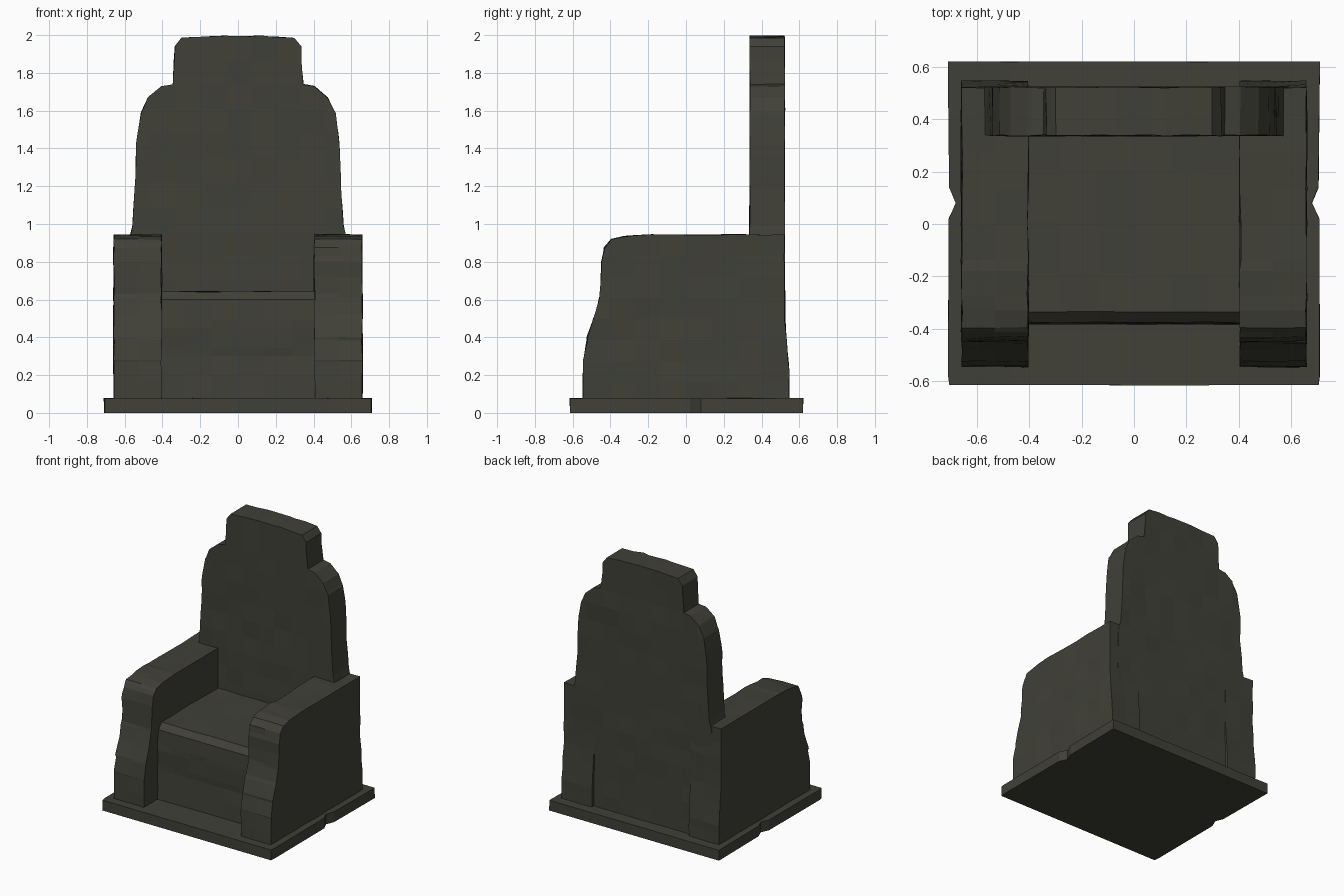
import bpy, bmesh, random
from mathutils import Vector

if "Cube" in bpy.data.objects:
    bpy.data.objects.remove(bpy.data.objects["Cube"])

random.seed(4)
stone = bpy.data.materials.new("dark olive stone")
stone.diffuse_color = (0.052, 0.052, 0.040, 1)
stone.use_nodes = True
stone.node_tree.nodes["Principled BSDF"].inputs["Base Color"].default_value = stone.diffuse_color


def carve(name, outline, axis, lo, hi, step, rough):
    """Extrude a 2D outline along an axis, slice it into facets and roughen it."""
    def place(p, d):
        return {"x": (d, p[0], p[1]), "y": (p[0], d, p[1]), "z": (p[0], p[1], d)}[axis]
    bm = bmesh.new()
    face = bm.faces.new([bm.verts.new(place(p, lo)) for p in outline])
    ext = bmesh.ops.extrude_face_region(bm, geom=[face], use_keep_orig=True)
    offset = Vector(place((0, 0), hi - lo))
    bmesh.ops.translate(bm, vec=offset, verts=[v for v in ext["geom"] if isinstance(v, bmesh.types.BMVert)])
    bmesh.ops.recalc_face_normals(bm, faces=bm.faces[:])
    # chiselled facets: slice on a regular grid
    for i in range(3):
        if not step[i]:
            continue
        a = min(v.co[i] for v in bm.verts)
        b = max(v.co[i] for v in bm.verts)
        n = max(1, round((b - a) / step[i]))
        no = Vector([float(k == i) for k in range(3)])
        for k in range(1, n):
            bmesh.ops.bisect_plane(bm, geom=bm.verts[:] + bm.edges[:] + bm.faces[:], dist=0.004,
                                   plane_co=no * (a + (b - a) * k / n), plane_no=no)
    bmesh.ops.remove_doubles(bm, verts=bm.verts[:], dist=0.006)
    bm.normal_update()
    # push points along their normals, but keep the ground contact flat
    for v in bm.verts:
        if v.co.z > 0.02:
            v.co += v.normal * random.uniform(-rough, rough)
    bmesh.ops.recalc_face_normals(bm, faces=bm.faces[:])
    me = bpy.data.meshes.new(name)
    bm.to_mesh(me)
    bm.free()
    me.materials.append(stone)
    ob = bpy.data.objects.new(name, me)
    bpy.context.collection.objects.link(ob)
    return ob


# Base slab with a small chip in the middle of each side
half = [(0.705, -0.615), (0.71, -0.58), (0.708, 0.02), (0.68, 0.08), (0.705, 0.14), (0.71, 0.62)]
slab = half + [(-x, y) for x, y in reversed(half)]
carve("base_slab", slab, "z", 0.0, 0.078, (0.24, 0, 0), 0.002)

# Seat block with a worn front edge
seat = [(-0.385, 0.05), (-0.375, 0.30), (-0.382, 0.45), (-0.376, 0.60), (-0.335, 0.642),
        (0.40, 0.642), (0.40, 0.05)]
carve("seat", seat, "x", -0.42, 0.42, (0.14, 0.18, 0.15), 0.003)

# Armrests, swelling towards the foot and reaching to the back
arm = [(-0.547, 0.05), (-0.542, 0.28), (-0.522, 0.40), (-0.482, 0.52), (-0.455, 0.63),
       (-0.446, 0.80), (-0.432, 0.875), (-0.395, 0.918), (-0.33, 0.934), (-0.18, 0.943),
       (0.52, 0.943), (0.522, 0.50), (0.532, 0.38), (0.545, 0.22), (0.545, 0.05)]
for side, s in (("left", -1), ("right", 1)):
    lo, hi = sorted((s * 0.405, s * 0.657))
    carve(side + "_armrest", arm, "x", lo, hi, (0.13, 0.13, 0.11), 0.005)

# Tall backrest with rounded shoulders and a raised head
edge = [(0.60, 0.05), (0.58, 0.90), (0.558, 0.99), (0.545, 1.20), (0.538, 1.42), (0.515, 1.59),
        (0.475, 1.67), (0.405, 1.728), (0.347, 1.74), (0.333, 1.94), (0.298, 1.985), (0.12, 1.996)]
back = edge + [(-x, z) for x, z in reversed(edge)]
carve("backrest", back, "y", 0.338, 0.522, (0.13, 0, 0.13), 0.004)
